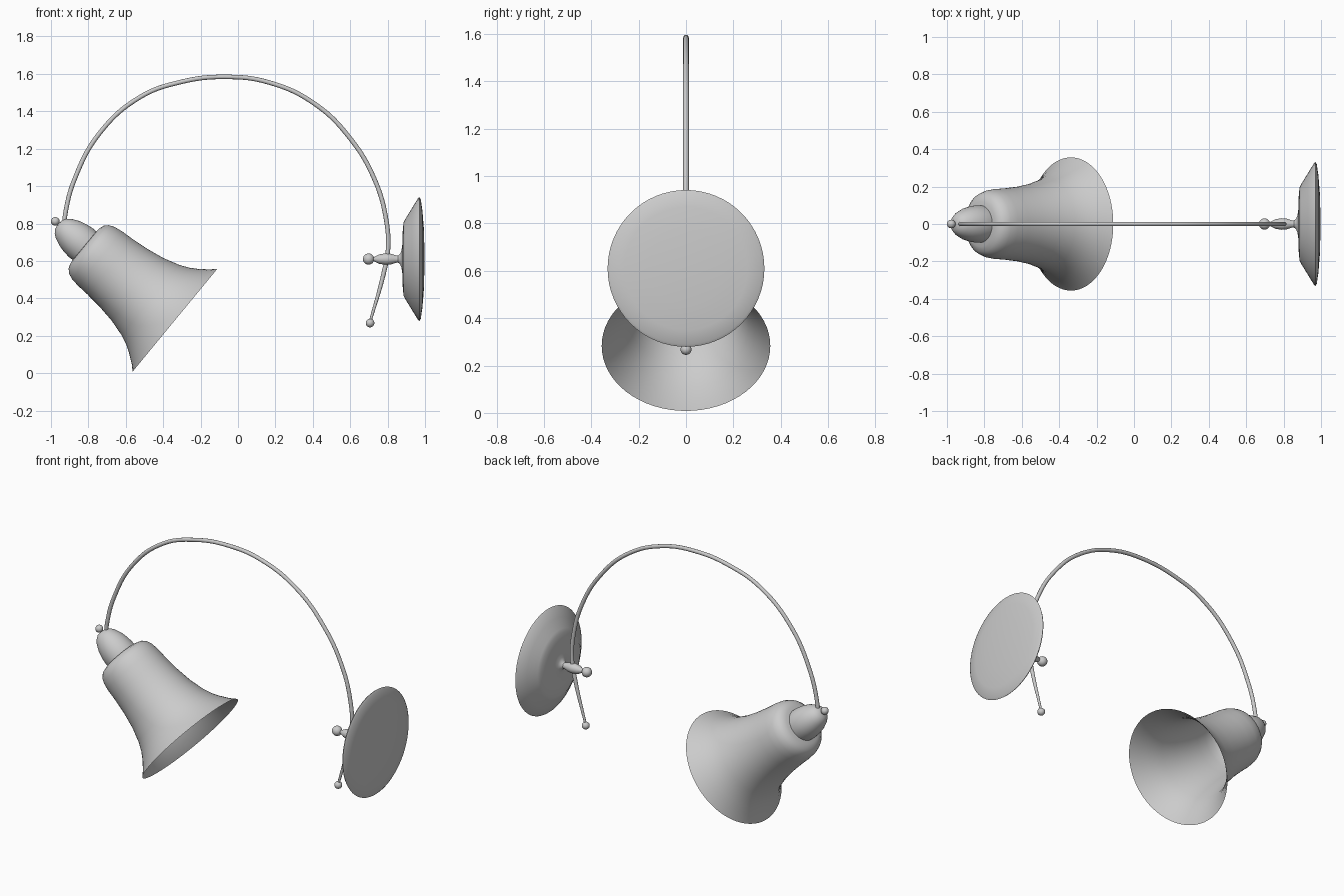
import bpy, bmesh, math
from mathutils import Vector

cube = bpy.data.objects.get("Cube")
if cube:
    bpy.data.objects.remove(cube, do_unlink=True)

grey = bpy.data.materials.new("plain grey")
grey.use_nodes = True
grey.diffuse_color = (0.6, 0.6, 0.6, 1)
grey.node_tree.nodes["Principled BSDF"].inputs["Base Color"].default_value = (0.6, 0.6, 0.6, 1)


def finish(ob, angle):
    ob.data.materials.append(grey)
    bpy.ops.object.select_all(action='DESELECT')
    ob.select_set(True)
    bpy.context.view_layer.objects.active = ob
    bpy.ops.object.shade_smooth_by_angle(angle=math.radians(angle))
    return ob


def lathe(name, profile, origin, axis, sides=64, angle=40):
    """Revolve (distance along axis, radius) points around an axis."""
    bm = bmesh.new()
    points = [bm.verts.new((r, 0, t)) for t, r in profile]
    edges = [bm.edges.new(pair) for pair in zip(points, points[1:])]
    bmesh.ops.spin(bm, geom=points + edges, cent=(0, 0, 0), axis=(0, 0, 1),
                   angle=math.tau, steps=sides)
    bmesh.ops.remove_doubles(bm, verts=bm.verts, dist=0.0005)
    bmesh.ops.recalc_face_normals(bm, faces=bm.faces)
    mesh = bpy.data.meshes.new(name)
    bm.to_mesh(mesh)
    bm.free()
    ob = bpy.data.objects.new(name, mesh)
    ob.location = origin
    ob.rotation_euler = Vector(axis).to_track_quat('Z', 'Y').to_euler()
    bpy.context.collection.objects.link(ob)
    return finish(ob, angle)


def ball(name, x, z, radius):
    bpy.ops.mesh.primitive_uv_sphere_add(segments=24, ring_count=16,
                                         radius=radius, location=(x, 0, z))
    ob = bpy.context.object
    ob.name = name
    return finish(ob, 60)


# Bell shade and its socket cap share one tilted axis from the mouth centre
mouth = (-0.337, 0, 0.283)
tilt = (-0.772, 0, 0.636)
lathe("bell_shade", [
    (0, 0.356), (0.03, 0.327), (0.08, 0.29), (0.12, 0.265), (0.17, 0.243),
    (0.26, 0.217), (0.36, 0.2), (0.45, 0.191), (0.52, 0.187), (0.565, 0.18),
    (0.595, 0.168), (0.615, 0.148), (0.625, 0.12), (0.628, 0.08)], mouth, tilt)
lathe("socket_cap", [
    (0.61, 0.098), (0.65, 0.1), (0.69, 0.095), (0.73, 0.085), (0.77, 0.067),
    (0.79, 0.052), (0.805, 0.032), (0.81, 0)], mouth, tilt)

# Wall plate with stem and grip, turned about x
lathe("wall_plate", [
    (0.72, 0.008), (0.735, 0.015), (0.755, 0.025), (0.79, 0.031), (0.82, 0.028),
    (0.842, 0.02), (0.855, 0.019), (0.866, 0.027), (0.874, 0.045), (0.879, 0.08),
    (0.88, 0.14), (0.885, 0.195), (0.895, 0.215), (0.93, 0.272), (0.963, 0.326),
    (0.97, 0.331), (0.977, 0.32), (0.986, 0.26), (0.994, 0.16), (0.998, 0)],
    (0, 0, 0.61), (1, 0, 0), angle=35)

# Curved arm, tapering toward its lower tip
path = [(-0.93, 0.78), (-0.922, 0.86), (-0.874, 1.036), (-0.74, 1.283),
        (-0.527, 1.474), (-0.313, 1.555), (-0.067, 1.584), (0.17, 1.553),
        (0.41, 1.44), (0.596, 1.26), (0.73, 1.036), (0.792, 0.822),
        (0.802, 0.66), (0.778, 0.53), (0.708, 0.28)]
curve = bpy.data.curves.new("arm", 'CURVE')
curve.dimensions = '3D'
curve.bevel_depth = 0.012
curve.bevel_resolution = 4
curve.resolution_u = 10
curve.use_fill_caps = True
spline = curve.splines.new('BEZIER')
spline.bezier_points.add(len(path) - 1)
for point, (x, z) in zip(spline.bezier_points, path):
    point.co = (x, 0, z)
    point.handle_left_type = point.handle_right_type = 'AUTO'
spline.bezier_points[-1].radius = 0.6
arm = bpy.data.objects.new("curved_arm", curve)
bpy.context.collection.objects.link(arm)
bpy.ops.object.select_all(action='DESELECT')
arm.select_set(True)
bpy.context.view_layer.objects.active = arm
bpy.ops.object.convert(target='MESH')
finish(bpy.context.object, 50)

# Small ball ends
ball("cap_ball", -0.977, 0.812, 0.023)
ball("arm_tip_ball", 0.706, 0.268, 0.023)
ball("grip_ball", 0.698, 0.61, 0.03)
